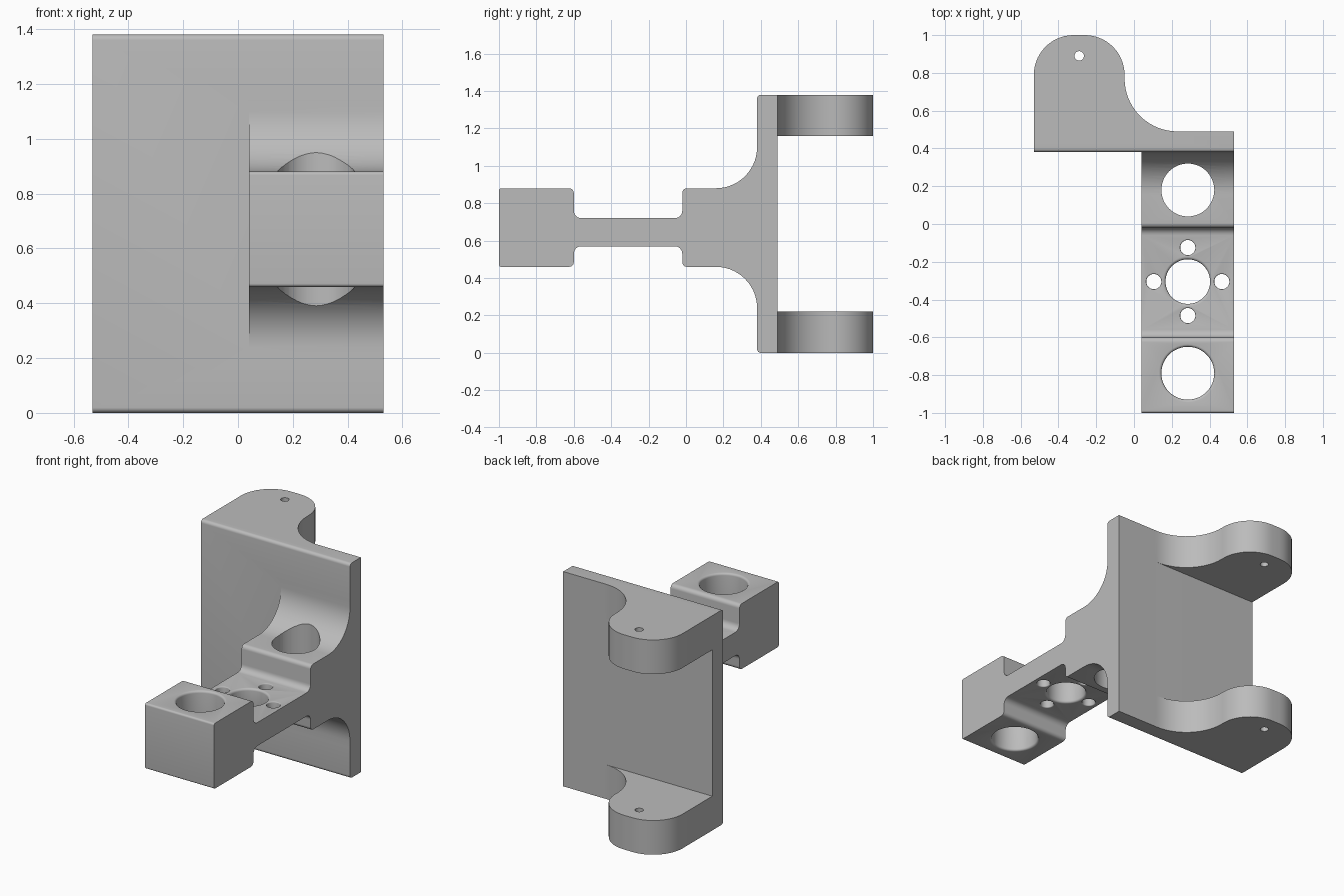
import bpy, bmesh, math
from mathutils import Vector

if "Cube" in bpy.data.objects:
    bpy.data.objects.remove(bpy.data.objects["Cube"])

grey = bpy.data.materials.new("plain grey")
grey.diffuse_color = (0.5, 0.5, 0.5, 1)
grey.use_nodes = True
grey.node_tree.nodes["Principled BSDF"].inputs["Base Color"].default_value = grey.diffuse_color


def rounded(points, steps=14):
    """Outline from (a, b, radius) corners, each rounded by its radius."""
    out = []
    for i, (a, b, r) in enumerate(points):
        p = Vector((a, b))
        if r == 0:
            out.append(p)
            continue
        u = (Vector(points[i - 1][:2]) - p).normalized()
        v = (Vector(points[(i + 1) % len(points)][:2]) - p).normalized()
        half = u.angle(v) / 2
        c = p + (u + v).normalized() * r / math.sin(half)
        start = p + u * r / math.tan(half) - c
        end = p + v * r / math.tan(half) - c
        n = steps if r > 0.1 else 6
        for k in range(n + 1):
            d = start.lerp(end, k / n) if k in (0, n) else start.slerp(end, k / n)
            out.append(c + d.normalized() * r)
    return out


def make_object(name, bm):
    bmesh.ops.recalc_face_normals(bm, faces=bm.faces)
    mesh = bpy.data.meshes.new(name)
    bm.to_mesh(mesh)
    bm.free()
    mesh.materials.append(grey)
    ob = bpy.data.objects.new(name, mesh)
    bpy.context.collection.objects.link(ob)
    return ob


def extrude(name, outline, lo, hi, axis):
    """Extrude an outline along x (outline is y, z) or along z (outline is x, y)."""
    bm = bmesh.new()
    place = (lambda p, h: (h, p.x, p.y)) if axis == 'x' else (lambda p, h: (p.x, p.y, h))
    rings = [[bm.verts.new(place(p, h)) for p in outline] for h in (lo, hi)]
    n = len(outline)
    for ring in rings:
        bm.faces.new(ring)
    for i in range(n):
        j = (i + 1) % n
        bm.faces.new((rings[0][i], rings[0][j], rings[1][j], rings[1][i]))
    return make_object(name, bm)


def drill(x, y, r, lo, hi, flare=0.0, sides=48):
    """Hole cutter from lo to hi whose mouths are rounded by flare."""
    prof = [(r + flare, lo - 0.05), (r + flare, hi + 0.05)]
    if flare:
        arc = [(r + flare * (1 - math.cos(t)), flare * (1 - math.sin(t)))
               for t in [k * math.pi / 8 for k in range(5)]]
        low = [(q, lo + d) for q, d in reversed(arc)]
        low = [(r + flare * (1 - math.sin(k * math.pi / 8)),
                lo + flare * (1 - math.cos(k * math.pi / 8))) for k in range(5)]
        high = [(q, hi + lo - z) for q, z in reversed(low)]
        prof = [prof[0]] + low + high + [prof[1]]
    bm = bmesh.new()
    rings = [[bm.verts.new((x + q * math.cos(2 * math.pi * k / sides),
                            y + q * math.sin(2 * math.pi * k / sides), z))
              for k in range(sides)] for q, z in prof]
    for a, b in zip(rings, rings[1:]):
        for k in range(sides):
            m = (k + 1) % sides
            bm.faces.new((a[k], a[m], b[m], b[k]))
    bm.faces.new(rings[0])
    bm.faces.new(rings[-1])
    return make_object("hole_cutter", bm)


def combine(target, tool, operation):
    mod = target.modifiers.new(operation, 'BOOLEAN')
    mod.operation, mod.object, mod.solver = operation, tool, 'EXACT'
    bpy.context.view_layer.objects.active = target
    bpy.ops.object.modifier_apply(modifier=mod.name)
    bpy.data.objects.remove(tool)


# Upright plate with softened front edges
bracket = extrude("bracket", rounded([
    (0.38, 0, 0.02), (0.49, 0, 0), (0.49, 1.38, 0), (0.38, 1.38, 0.02)]),
    -0.53, 0.53, 'x')

# Stepped arm: end block, thin web, root block flaring into the plate
arm = extrude("arm", rounded([
    (-1, 0.46, 0.012), (-0.6, 0.46, 0.025), (-0.6, 0.57, 0.04), (-0.02, 0.57, 0.04),
    (-0.02, 0.46, 0.025), (0.38, 0.46, 0.22), (0.38, 0.2, 0), (0.43, 0.2, 0),
    (0.43, 1.14, 0), (0.38, 1.14, 0), (0.38, 0.88, 0.22), (-0.02, 0.88, 0.025),
    (-0.02, 0.72, 0.04), (-0.6, 0.72, 0.04), (-0.6, 0.88, 0.025), (-1, 0.88, 0.012)]),
    0.04, 0.53, 'x')
combine(bracket, arm, 'UNION')

# Rounded hinge lugs at the bottom and top of the back
lug_outline = rounded([
    (-0.53, 0.43, 0), (0.25, 0.43, 0), (0.25, 0.49, 0), (-0.05, 0.49, 0.28),
    (-0.05, 1.0, 0.21), (-0.53, 1.0, 0.21)])
for lo, hi in ((0, 0.22), (1.16, 1.38)):
    combine(bracket, extrude("lug", lug_outline, lo, hi, 'z'), 'UNION')

# Pin holes, large arm holes, and the ring of small web holes
cx, cy = 0.285, -0.305
holes = [(-0.29, 0.89, 0.025, 0, 1.38, 0), (cx, 0.18, 0.14, 0.3, 1.1, 0),
         (cx, -0.79, 0.14, 0.46, 0.88, 0.014), (cx, cy, 0.118, 0.57, 0.72, 0.014)]
holes += [(cx + dx, cy + dy, 0.04, 0.57, 0.72, 0.006)
          for dx, dy in ((0.18, 0), (-0.18, 0), (0, 0.18), (0, -0.18))]
for hole in holes:
    combine(bracket, drill(*hole), 'DIFFERENCE')

# Smooth the curved surfaces, keep hard edges
bpy.ops.object.select_all(action='DESELECT')
bracket.select_set(True)
bpy.context.view_layer.objects.active = bracket
bpy.ops.object.shade_smooth_by_angle(angle=math.radians(30))
